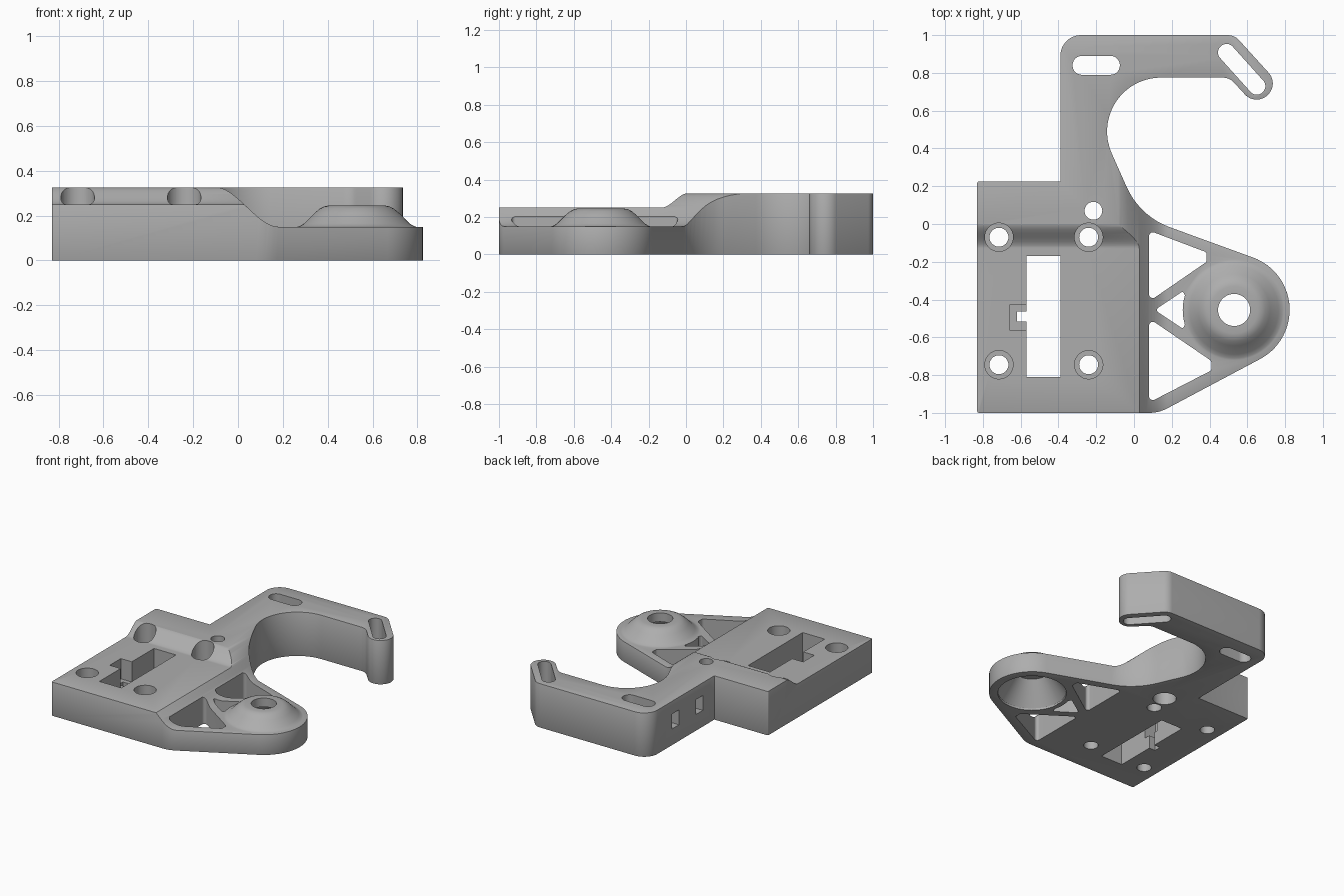
import bpy, bmesh, math
from mathutils import Vector

if "Cube" in bpy.data.objects:
    bpy.data.objects.remove(bpy.data.objects["Cube"])

grey = bpy.data.materials.new("plain grey")
grey.use_nodes = True
colour = (0.42, 0.42, 0.42, 1)
grey.diffuse_color = colour
grey.node_tree.nodes["Principled BSDF"].inputs["Base Color"].default_value = colour


def finish(bm, name):
    bmesh.ops.recalc_face_normals(bm, faces=bm.faces)
    mesh = bpy.data.meshes.new(name)
    bm.to_mesh(mesh)
    bm.free()
    ob = bpy.data.objects.new(name, mesh)
    bpy.context.collection.objects.link(ob)
    mesh.materials.append(grey)
    return ob


def rounded(corners, steps=12):
    """Turn (x, y, radius) corners into a filleted outline."""
    out = []
    for i, (x, y, r) in enumerate(corners):
        p = Vector((x, y))
        a = (Vector(corners[i - 1][:2]) - p).normalized()
        b = (Vector(corners[(i + 1) % len(corners)][:2]) - p).normalized()
        if r <= 0:
            out.append(p)
            continue
        half = a.angle(b) / 2
        centre = p + (a + b).normalized() * r / math.sin(half)
        start = p + a * r / math.tan(half) - centre
        end = p + b * r / math.tan(half) - centre
        sweep = start.angle(end)
        n = max(3, int(steps * sweep))
        for k in range(n + 1):
            t = k / n
            out.append(centre + (start * math.sin((1 - t) * sweep)
                                 + end * math.sin(t * sweep)) / math.sin(sweep))
    return out


def prism(name, points, low, high, place=lambda u, v, w: (u, v, w)):
    bm = bmesh.new()
    face = bm.faces.new([bm.verts.new(place(u, v, low)) for u, v in points])
    ext = bmesh.ops.extrude_face_region(bm, geom=[face])
    move = Vector(place(0, 0, high)) - Vector(place(0, 0, low))
    bmesh.ops.translate(bm, vec=move,
                        verts=[g for g in ext["geom"] if isinstance(g, bmesh.types.BMVert)])
    return finish(bm, name)


def lathe(name, profile, centre, steps=64):
    """Spin an (r, z) profile that starts and ends on the axis."""
    bm = bmesh.new()
    cx, cy = centre
    vs = [bm.verts.new((cx + r, cy, z)) for r, z in profile]
    es = [bm.edges.new(pair) for pair in zip(vs, vs[1:])]
    bmesh.ops.spin(bm, geom=vs + es, cent=(cx, cy, 0), axis=(0, 0, 1),
                   angle=math.tau, steps=steps, use_duplicate=False)
    bmesh.ops.remove_doubles(bm, verts=bm.verts, dist=0.0001)
    return finish(bm, name)


def rod(x, y, r, low, high):
    return lathe("hole", [(0, low), (r, low), (r, high), (0, high)], (x, y), 40)


def box(x0, x1, y0, y1, low, high):
    return prism("window", [(x0, y0), (x1, y0), (x1, y1), (x0, y1)], low, high)


def apply_modifier(ob, mod):
    bpy.context.view_layer.objects.active = ob
    bpy.ops.object.modifier_apply(modifier=mod.name)


def combine(ob, tool, operation="DIFFERENCE"):
    mod = ob.modifiers.new("join", "BOOLEAN")
    mod.operation, mod.solver, mod.object = operation, "EXACT", tool
    apply_modifier(ob, mod)
    bpy.data.objects.remove(tool)


def s_curve(u0, z0, u1, z1, n=20):
    return [(u0 + (u1 - u0) * k / n,
             z0 + (z1 - z0) * (3 - 2 * k / n) * (k / n) ** 2) for k in range(n + 1)]


# Main bracket: plate, hooked arm and rounded wing in one outline
TOP = 0.325
bracket = prism("bracket", rounded([
    (-0.83, -1, 0.01), (0.131, -1, 0.2), (1.253, -0.404, 0.295),
    (0.03, 0.041, 0.4), (-0.296, 0.775, 0.285), (0.505, 0.775, 0.08),
    (0.643, 0.625, 0.084), (0.77, 0.738, 0.084), (0.532, 1, 0.08),
    (-0.39, 1, 0.11), (-0.39, 0.225, 0), (-0.83, 0.225, 0.01)]), 0, TOP)

# Lower the plate front, then the wing, with S-shaped steps
combine(bracket, prism("plate_step",
        [(-1.2, 0.6), (-1.2, 0.25)] + s_curve(-0.13, 0.25, 0.01, 0.327) + [(0.01, 0.6)],
        -1.2, 1.2, lambda u, v, w: (w, u, v)))
combine(bracket, prism("wing_step",
        [(-0.1, 0.6)] + s_curve(-0.1, 0.327, 0.18, 0.15) + [(1.2, 0.15), (1.2, 0.6)],
        -1.2, 0.5, lambda u, v, w: (u, w, v)))

# Soft outer edges
bevel = bracket.modifiers.new("edges", "BEVEL")
bevel.width, bevel.segments = 0.01, 2
bevel.limit_method, bevel.angle_limit = "ANGLE", math.radians(50)
apply_modifier(bracket, bevel)

# Wing openings
for opening in (
        [(0.08, -0.035, 0.02), (0.385, -0.15, 0.02), (0.385, -0.2, 0.02), (0.08, -0.41, 0.02)],
        [(0.08, -0.5, 0.02), (0.41, -0.725, 0.02), (0.41, -0.775, 0.02), (0.08, -0.945, 0.02)],
        [(0.11, -0.455, 0.015), (0.26, -0.555, 0.01), (0.3, -0.455, 0.01), (0.26, -0.355, 0.01)]):
    combine(bracket, prism("opening", rounded(opening), -0.1, 0.6))

# Hollow dome on the wing
HUB = (0.53, -0.455)
combine(bracket, lathe("dome", [(0, 0.004), (0.272, 0.004), (0.272, 0.148), (0.255, 0.153),
        (0.235, 0.165), (0.19, 0.21), (0.165, 0.231), (0.145, 0.241), (0.125, 0.245),
        (0, 0.245)], HUB), "UNION")
combine(bracket, lathe("dome_cavity", [(0, -0.1), (0.235, -0.1), (0.235, 0.015), (0.12, 0.18),
        (0.085, 0.18), (0.085, 0.5), (0, 0.5)], HUB))

# Counterbored screw holes
for x in (-0.715, -0.24):
    for y in (-0.07, -0.745):
        combine(bracket, lathe("screw_hole", [(0, -0.1), (0.05, -0.1), (0.05, 0.13),
                (0.075, 0.13), (0.075, 0.6), (0, 0.6)], (x, y), 40))
combine(bracket, rod(-0.215, 0.07, 0.047, -0.1, 0.6))
combine(bracket, rod(-0.215, 0.07, 0.08, -0.1, 0.1))

# Long slot with its side notch
combine(bracket, box(-0.57, -0.39, -0.81, -0.17, -0.1, 0.6))
combine(bracket, box(-0.66, -0.56, -0.56, -0.43, 0.1, 0.6))
combine(bracket, box(-0.62, -0.56, -0.515, -0.463, -0.1, 0.6))


# Rounded slots in the arm
def arm_slot(a, b, r):
    a, b = Vector(a), Vector(b)
    along = (b - a).normalized() * r
    side = Vector((-along.y, along.x))
    ends = (a - along + side, a - along - side, b + along - side, b + along + side)
    combine(bracket, prism("arm_slot", rounded([(p.x, p.y, r * 0.98) for p in ends]), -0.1, 0.6))


arm_slot((-0.275, 0.84), (-0.125, 0.84), 0.05)
arm_slot((0.49, 0.908), (0.65, 0.73), 0.045)

# Square pockets in the arm's outer wall
for y in (0.4, 0.68):
    combine(bracket, box(-0.6, -0.28, y - 0.04, y + 0.04, 0.12, 0.23))

bpy.ops.object.select_all(action="DESELECT")
bracket.select_set(True)
bpy.context.view_layer.objects.active = bracket
bpy.ops.object.shade_smooth_by_angle(angle=math.radians(32))
